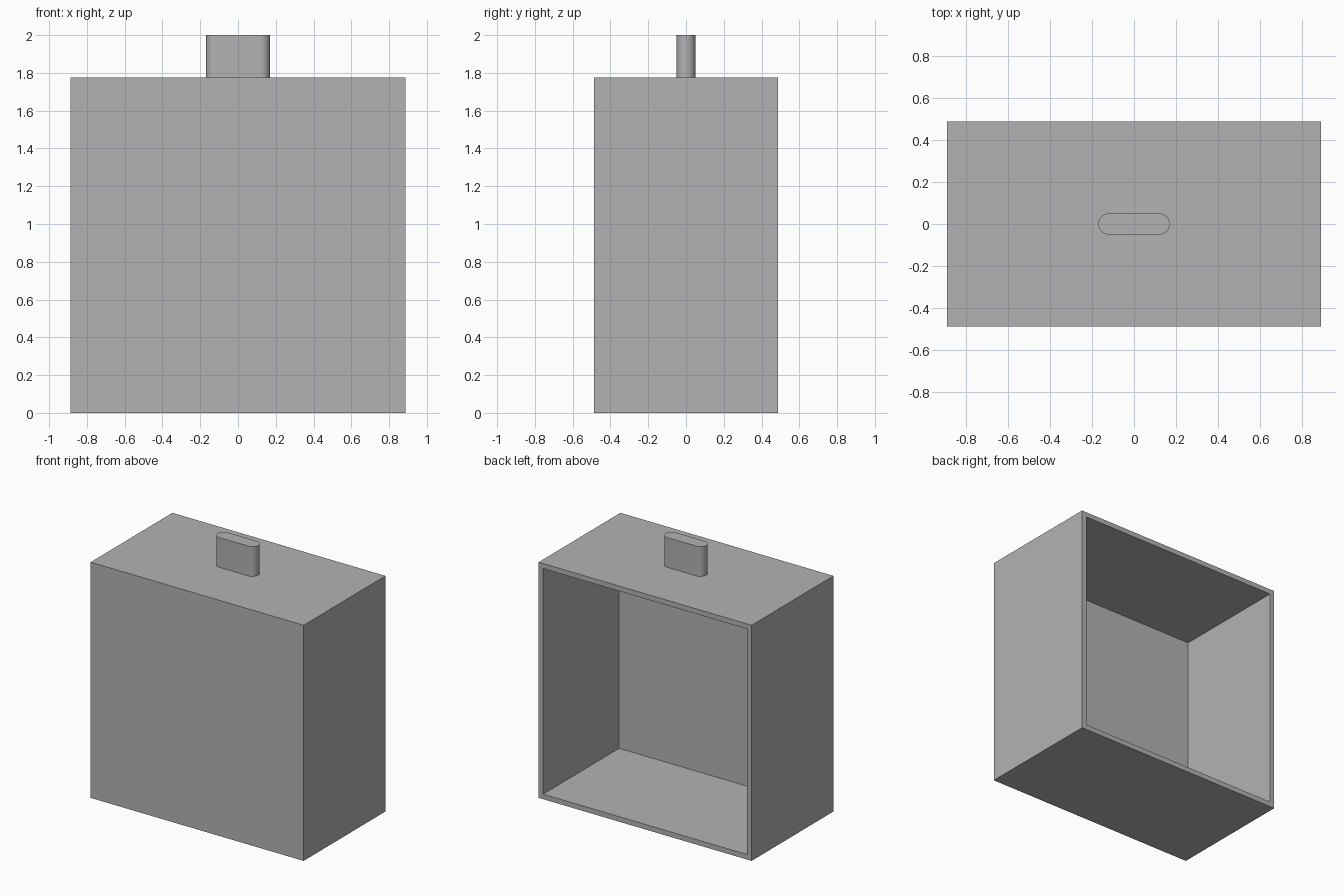
import bpy, bmesh, math

if "Cube" in bpy.data.objects:
    bpy.data.objects.remove(bpy.data.objects["Cube"], do_unlink=True)

W, D, H = 1.776, 0.974, 1.776      # case size
WALL, FRONT = 0.054, 0.07          # side wall and front panel thickness

grey = bpy.data.materials.new("plain grey")
grey.use_nodes = True
colour = (0.45, 0.45, 0.45, 1)
grey.diffuse_color = colour
grey.node_tree.nodes["Principled BSDF"].inputs["Base Color"].default_value = colour


def add_object(name, bm):
    bmesh.ops.recalc_face_normals(bm, faces=bm.faces)
    mesh = bpy.data.meshes.new(name)
    bm.to_mesh(mesh)
    bm.free()
    mesh.materials.append(grey)
    obj = bpy.data.objects.new(name, mesh)
    bpy.context.collection.objects.link(obj)
    return obj


# Case: a box whose back face is inset and pushed in to hollow it
bm = bmesh.new()
bmesh.ops.create_cube(bm, size=1)
bmesh.ops.scale(bm, vec=(W, D, H), verts=bm.verts)
bmesh.ops.translate(bm, vec=(0, 0, H / 2), verts=bm.verts)
bm.normal_update()
back = max(bm.faces, key=lambda f: f.normal.y)
bmesh.ops.inset_region(bm, faces=[back], thickness=WALL)
pushed = bmesh.ops.extrude_discrete_faces(bm, faces=[back])["faces"][0]
bmesh.ops.translate(bm, vec=(0, FRONT - D, 0), verts=pushed.verts)
add_object("open_back_case", bm)

# Top tab: a round-ended slot outline raised off the lid
R, HALF, STEPS = 0.05, 0.17, 16
bm = bmesh.new()
outline = []
for side, start in ((1, -math.pi / 2), (-1, math.pi / 2)):
    for i in range(STEPS + 1):
        a = start + math.pi * i / STEPS
        outline.append(bm.verts.new((side * (HALF - R) + R * math.cos(a), R * math.sin(a), H)))
base = bm.faces.new(outline)
top = bmesh.ops.extrude_face_region(bm, geom=[base], use_keep_orig=True)["geom"]
bmesh.ops.translate(bm, vec=(0, 0, 2 - H), verts=[v for v in top if isinstance(v, bmesh.types.BMVert)])
tab = add_object("top_tab", bm)

bpy.ops.object.select_all(action="DESELECT")
tab.select_set(True)
bpy.context.view_layer.objects.active = tab
bpy.ops.object.shade_smooth_by_angle(angle=math.radians(30))
